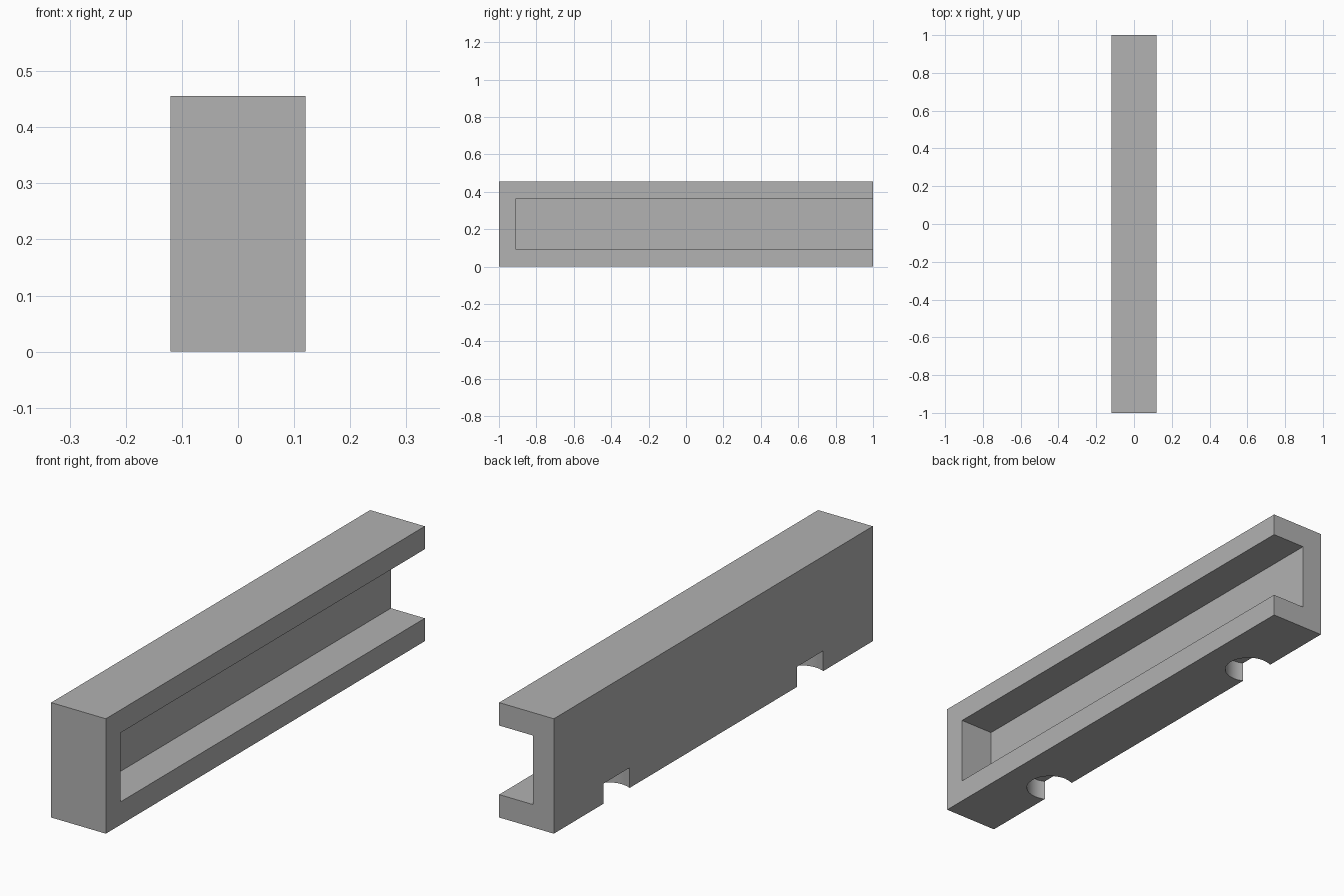
import bpy

cube = bpy.data.objects.get("Cube")
if cube:
    bpy.data.objects.remove(cube, do_unlink=True)

WIDTH, LENGTH, HEIGHT = 0.24, 2.0, 0.456
WALL = 0.091

grey = bpy.data.materials.new("plain grey")
grey.use_nodes = True
grey.diffuse_color = (0.445, 0.445, 0.445, 1)
grey.node_tree.nodes["Principled BSDF"].inputs["Base Color"].default_value = grey.diffuse_color


def box(name, low, high):
    """Box spanning two opposite corners."""
    centre = [(a + b) / 2 for a, b in zip(low, high)]
    bpy.ops.mesh.primitive_cube_add(size=1, location=centre)
    obj = bpy.context.object
    obj.name = name
    obj.scale = [b - a for a, b in zip(low, high)]
    bpy.ops.object.transform_apply(location=True, rotation=False, scale=True)
    obj.data.materials.append(grey)
    return obj


def cut(target, cutter):
    """Subtract the cutter, then remove it."""
    cutter.hide_render = True
    mod = target.modifiers.new("cut", "BOOLEAN")
    mod.operation = "DIFFERENCE"
    mod.solver = "EXACT"
    mod.object = cutter
    bpy.context.view_layer.objects.active = target
    bpy.ops.object.modifier_apply(modifier=mod.name)
    bpy.data.objects.remove(cutter, do_unlink=True)


# Rail body
rail = box("channel_rail", (-WIDTH / 2, -LENGTH / 2, 0), (WIDTH / 2, LENGTH / 2, HEIGHT))

# Channel, open along one side and at the back end
cut(rail, box("channel_cutter",
              (-WIDTH / 2 + WALL, -LENGTH / 2 + WALL, WALL),
              (WIDTH, LENGTH, HEIGHT - WALL)))

# Two round recesses under the closed side
for y in (-0.607, 0.607):
    bpy.ops.mesh.primitive_cylinder_add(vertices=32, radius=0.092, depth=0.16,
                                        location=(-0.079, y, 0))
    recess = bpy.context.object
    recess.data.materials.append(grey)
    cut(rail, recess)

# Smooth recess walls, sharp edges elsewhere
bpy.ops.object.select_all(action="DESELECT")
rail.select_set(True)
bpy.context.view_layer.objects.active = rail
bpy.ops.object.shade_smooth_by_angle()
